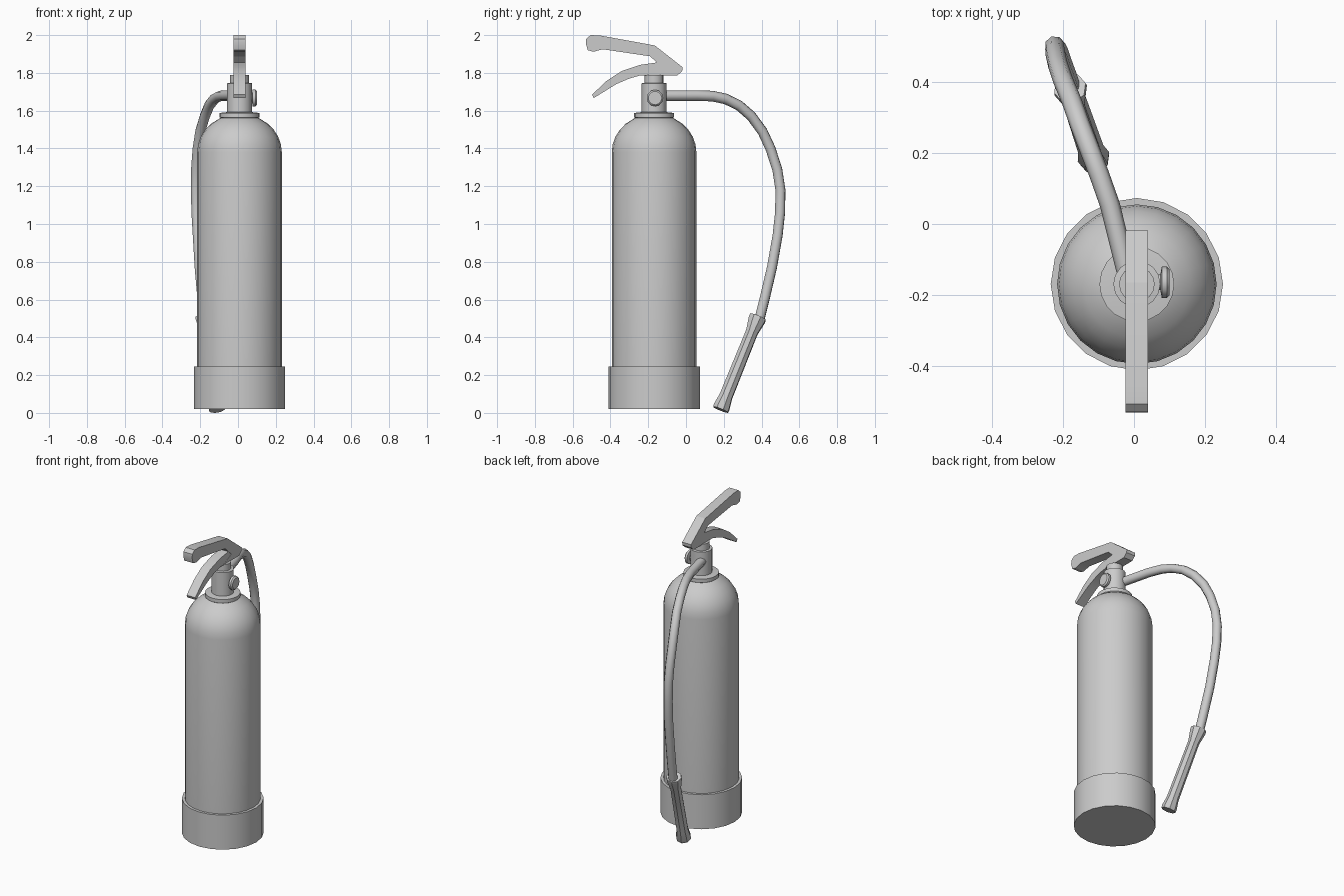
import bpy, bmesh, math
from mathutils import Vector, Matrix

if "Cube" in bpy.data.objects:
    bpy.data.objects.remove(bpy.data.objects["Cube"])

CX, CY = 0.008, -0.169      # axis of the tank


def finish(name, bm, angle=35):
    bmesh.ops.remove_doubles(bm, verts=bm.verts, dist=1e-5)
    bmesh.ops.recalc_face_normals(bm, faces=bm.faces)
    me = bpy.data.meshes.new(name)
    bm.to_mesh(me)
    bm.free()
    ob = bpy.data.objects.new(name, me)
    bpy.context.collection.objects.link(ob)
    bpy.ops.object.select_all(action='DESELECT')
    ob.select_set(True)
    bpy.context.view_layer.objects.active = ob
    bpy.ops.object.shade_smooth_by_angle(angle=math.radians(angle))
    return ob


def skin(bm, rings):
    """Bridge a list of vertex rings and cap both ends."""
    n = len(rings[0])
    for a, b in zip(rings, rings[1:]):
        for i in range(n):
            j = (i + 1) % n
            bm.faces.new((a[i], a[j], b[j], b[i]))
    bm.faces.new(rings[0])
    bm.faces.new(rings[-1])


def lathe(name, profile, sides, matrix):
    """Revolve (radius, height) pairs around local z."""
    bm = bmesh.new()
    rings = [[bm.verts.new(matrix @ Vector((r * math.cos(math.tau * i / sides),
                                            r * math.sin(math.tau * i / sides), z)))
              for i in range(sides)] for r, z in profile]
    skin(bm, rings)
    return finish(name, bm)


def tube(name, path, radii, sides, angle):
    """Sweep a polygon section along a path, with a radius per point."""
    pts = [Vector(p) for p in path]
    bm = bmesh.new()
    rings = []
    side = Vector((1, 0.3, 0))
    for k, p in enumerate(pts):
        t = (pts[min(k + 1, len(pts) - 1)] - pts[max(k - 1, 0)]).normalized()
        u = (side - t * side.dot(t)).normalized()
        side = u
        v = t.cross(u)
        rings.append([bm.verts.new(p + radii[k] * (u * math.cos(math.tau * i / sides)
                                                   + v * math.sin(math.tau * i / sides)))
                      for i in range(sides)])
    skin(bm, rings)
    return finish(name, bm, angle)


def extrude_x(name, profile, half):
    """Extrude a (y, z) outline across x, centred on the tank axis."""
    bm = bmesh.new()
    rings = [[bm.verts.new((CX + s * half, y, z)) for y, z in profile] for s in (-1, 1)]
    skin(bm, rings)
    return finish(name, bm, 25)


axis = Matrix.Translation((CX, CY, 0))

# Tank with domed shoulder
dome = [(0.224 * math.cos(math.radians(a)), 1.38 + 0.203 * math.sin(math.radians(a)))
        for a in (0, 12, 24, 36, 48, 62, 68)]
lathe("tank", [(0.22, 0.03)] + [(0.224, 0.2)] + dome, 24, axis)

# Foot ring
lathe("base_ring", [(0.242, 0.02), (0.242, 0.245), (0.22, 0.245)], 20, axis)

# Collar, valve body and stem
lathe("collar", [(0.09, 1.555), (0.105, 1.565), (0.105, 1.588), (0.068, 1.592)], 20, axis)
lathe("valve_body", [(0.066, 1.58), (0.066, 1.745), (0.05, 1.747), (0.05, 1.79)], 16, axis)

# Pressure gauge on the right of the valve
lathe("gauge", [(0.022, 0.03), (0.022, 0.066), (0.044, 0.07), (0.044, 0.084), (0.036, 0.092)], 12,
      Matrix.Translation((CX, -0.164, 1.667)) @ Matrix.Rotation(math.pi / 2, 4, 'Y'))

# Carrying handle and squeeze lever
extrude_x("handle", [
    (-0.53, 1.955), (-0.528, 1.98), (-0.505, 2.0), (-0.455, 1.998), (-0.165, 1.945),
    (-0.018, 1.83), (-0.02, 1.81), (-0.045, 1.787), (-0.21, 1.787), (-0.125, 1.827),
    (-0.19, 1.888), (-0.44, 1.925), (-0.49, 1.912), (-0.52, 1.92)], 0.032)
extrude_x("lever", [
    (-0.12, 1.86), (-0.24, 1.843), (-0.34, 1.81), (-0.42, 1.758), (-0.497, 1.685),
    (-0.488, 1.667), (-0.37, 1.74), (-0.3, 1.77), (-0.24, 1.787), (-0.08, 1.787)], 0.031)

# Hose
hose = [(-0.022, -0.13, 1.68), (-0.068, 0.055, 1.68), (-0.098, 0.14, 1.677),
        (-0.125, 0.21, 1.662), (-0.152, 0.28, 1.628), (-0.175, 0.345, 1.572),
        (-0.2, 0.405, 1.49), (-0.214, 0.447, 1.4), (-0.222, 0.483, 1.29),
        (-0.223, 0.5, 1.18), (-0.22, 0.498, 1.06), (-0.213, 0.485, 0.94),
        (-0.203, 0.455, 0.77), (-0.19, 0.42, 0.62), (-0.178, 0.385, 0.48)]
tube("hose", hose, [0.028] * len(hose), 8, 50)

# Discharge nozzle, flared at both ends
top, tip = Vector((-0.18, 0.382, 0.51)), Vector((-0.112, 0.183, 0.017))
steps = [0, 0.03, 0.17, 0.86, 0.97, 1]
tube("nozzle", [top.lerp(tip, s) for s in steps],
     [0.046, 0.048, 0.034, 0.037, 0.046, 0.044], 8, 25)
